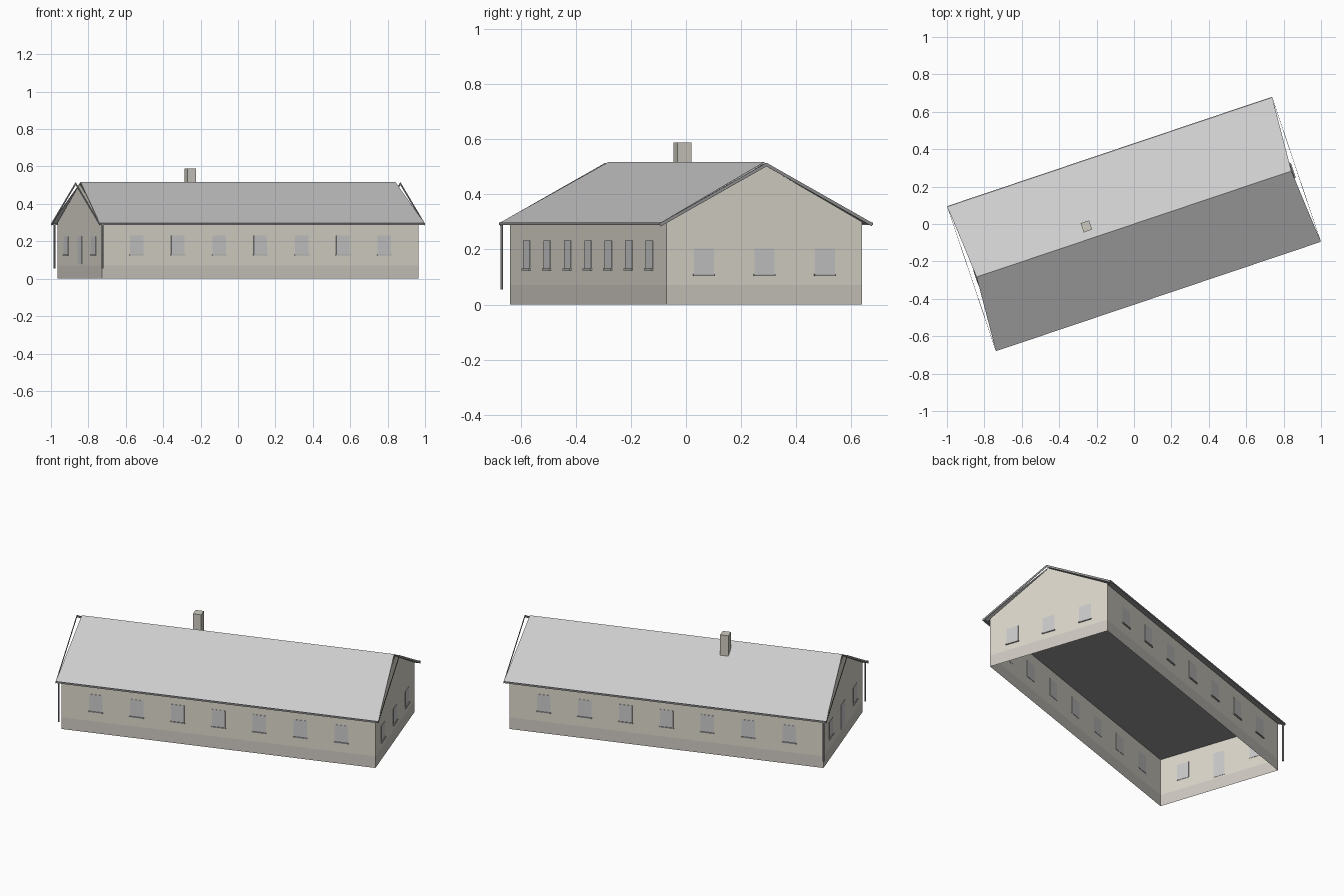
import bpy, math
from mathutils import Matrix

if "Cube" in bpy.data.objects:
    bpy.data.objects.remove(bpy.data.objects["Cube"])

# House is built along its own axes, then turned about z
TURN = Matrix.Rotation(math.radians(18.6), 4, 'Z')
L, W = 0.892, 0.375          # half length and half width of the walls
EAVE_L, EAVE_W = 0.916, 0.405
RIDGE_L, RIDGE_Z, EAVE_Z = 0.888, 0.517, 0.297
PLINTH, WALL_TOP = 0.07, 0.30


def material(name, r, g, b):
    m = bpy.data.materials.new(name)
    m.diffuse_color = (r, g, b, 1)
    m.use_nodes = True
    m.node_tree.nodes["Principled BSDF"].inputs["Base Color"].default_value = m.diffuse_color
    return m


WALL = material("plaster", 0.72, 0.69, 0.61)
BASE = material("base_stone", 0.63, 0.60, 0.55)
GLASS = material("glass", 0.68, 0.69, 0.71)
DARK = material("dark_metal", 0.30, 0.30, 0.30)
SILL = material("sill", 0.48, 0.48, 0.47)
ROOF = material("roofing", 0.72, 0.72, 0.72)
BRICK = material("chimney_stone", 0.62, 0.60, 0.53)


def add(name, verts, faces, mat):
    me = bpy.data.meshes.new(name)
    me.from_pydata(verts, [], faces)
    me.transform(TURN)
    me.materials.append(mat)
    ob = bpy.data.objects.new(name, me)
    bpy.context.collection.objects.link(ob)
    return ob


def box(name, lo, hi, mat):
    v = [(x, y, z) for x in (lo[0], hi[0]) for y in (lo[1], hi[1]) for z in (lo[2], hi[2])]
    f = [(0, 1, 3, 2), (4, 6, 7, 5), (0, 4, 5, 1), (2, 3, 7, 6), (0, 2, 6, 4), (1, 5, 7, 3)]
    return add(name, v, f, mat)


# Walls with gable ends, above an open-bottomed plinth
ring = [(-L, -W), (L, -W), (L, W), (-L, W)]
sides = [(i, (i + 1) % 4, (i + 1) % 4 + 4, i + 4) for i in range(4)]
add("plinth", [(x, y, z) for z in (0, PLINTH) for x, y in ring], sides, BASE)
wv = [(x, y, z) for z in (PLINTH, WALL_TOP) for x, y in ring]
wv += [(L, 0, 0.507), (-L, 0, 0.507)]
add("walls", wv, [sides[0], (1, 2, 6, 8, 5), sides[2], (3, 0, 4, 9, 7)], WALL)

# Flat ceiling that also forms the eave soffits
add("ceiling", [(x, y, 0.292) for x, y in
                [(-L, -0.4), (-L, 0.4), (L, 0.4), (L, -0.4)]], [(0, 1, 2, 3)], DARK)

# Roof slopes, slightly longer at the eaves than at the ridge
roof = add("roof", [(-RIDGE_L, 0, RIDGE_Z), (RIDGE_L, 0, RIDGE_Z),
                    (-EAVE_L, -EAVE_W, EAVE_Z), (EAVE_L, -EAVE_W, EAVE_Z),
                    (-EAVE_L, EAVE_W, EAVE_Z), (EAVE_L, EAVE_W, EAVE_Z)],
           [(2, 3, 1, 0), (0, 1, 5, 4)], ROOF)
mod = roof.modifiers.new("thickness", 'SOLIDIFY')
mod.thickness, mod.offset = 0.006, -1

# Thin bargeboards standing off the gables
for s, end in ((-1, "left"), (1, "right")):
    pts = [(-EAVE_W, EAVE_Z), (0, RIDGE_Z - 0.002), (EAVE_W, EAVE_Z)]
    v = [(s * EAVE_L + dx, y, z - dz) for dx in (-0.001, 0.001)
         for dz in (0, 0.013) for y, z in pts]
    f = []
    for i in (0, 1):
        f += [(i, i + 1, i + 4, i + 3), (i + 6, i + 9, i + 10, i + 7),
              (i, i + 6, i + 7, i + 1), (i + 3, i + 4, i + 10, i + 9)]
    add(f"bargeboard_{end}", v, f, DARK)

# Gutters and downpipes
for s, side in ((-1, "front"), (1, "back")):
    y0, y1 = sorted((s * 0.397, s * 0.409))
    box(f"gutter_{side}", (-EAVE_L, y0, 0.288), (EAVE_L, y1, 0.298), DARK)
    n = 8
    v = [(-0.90 + 0.005 * math.cos(k * math.tau / n),
          s * 0.403 + 0.005 * math.sin(k * math.tau / n), z)
         for z in (0.055, 0.29) for k in range(n)]
    f = [(k, (k + 1) % n, (k + 1) % n + n, k + n) for k in range(n)]
    f += [tuple(reversed(range(n))), tuple(range(n, 2 * n))]
    add(f"downpipe_{side}", v, f, DARK)


# Panes straddle the wall sheet; sills project outwards
def opening(name, along, end, s, c, z0, z1, w=0.076, sill=True):
    def put(part, half, d0, d1, za, zb, mat):
        a, b = sorted((s * ((L if end else W) + d0), s * ((L if end else W) + d1)))
        if end:
            box(part, (a, c - half, za), (b, c + half, zb), mat)
        else:
            box(part, (c - half, a, za), (c + half, b, zb), mat)
    put(name, w / 2, -0.002, 0.002, z0, z1, GLASS)
    if sill:
        put(name + "_sill", w / 2 + 0.003, 0, 0.007, z0 - 0.006, z0, SILL)


for s, side in ((-1, "front"), (1, "back")):
    for i in range(7):
        opening(f"window_{side}_{i + 1}", 0, False, s, (i - 3) * 0.2327, 0.13, 0.232)
for i in (-1, 0, 1):
    opening(f"window_right_{i + 2}", 0, True, 1, i * 0.232, 0.11, 0.203)
for i in (-1, 1):
    opening(f"window_left_{i + 2}", 0, True, -1, i * 0.232, 0.13, 0.226)
opening("door_left", 0, True, -1, 0, 0.078, 0.228, 0.068, False)

# Chimney on the back slope
box("chimney", (-0.269, 0.043, 0.45), (-0.222, 0.095, 0.588), BRICK)
